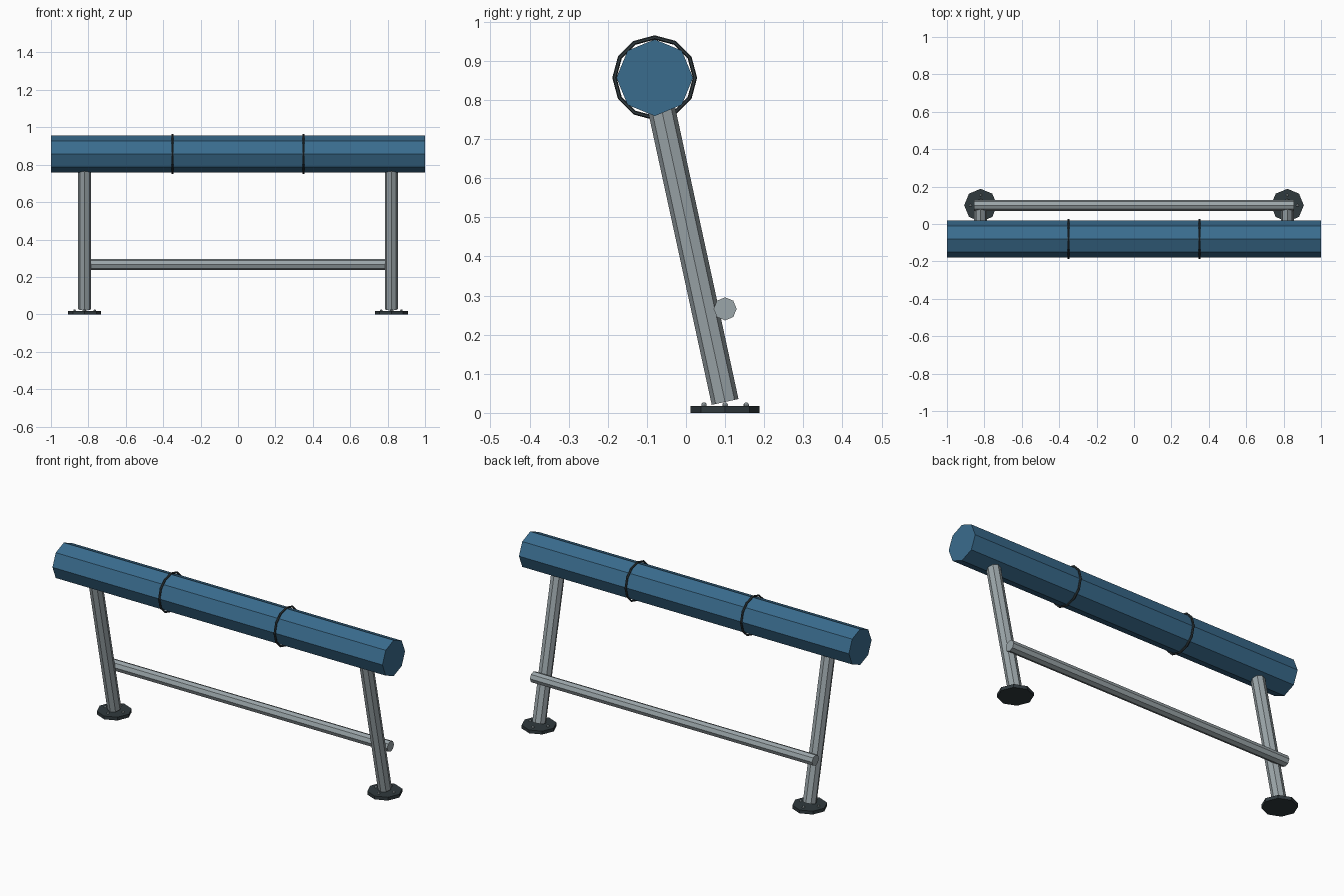
import bpy
from math import pi
from mathutils import Vector

cube = bpy.data.objects.get("Cube")
if cube:
    bpy.data.objects.remove(cube, do_unlink=True)


def material(name, rgb):
    m = bpy.data.materials.new(name)
    m.use_nodes = True
    m.diffuse_color = (*rgb, 1)
    m.node_tree.nodes["Principled BSDF"].inputs["Base Color"].default_value = (*rgb, 1)
    return m


blue = material("blue_padding", (0.042, 0.15, 0.27))
steel = material("grey_steel", (0.33, 0.38, 0.40))
dark = material("dark_metal", (0.03, 0.042, 0.048))


def finish(name, mat):
    ob = bpy.context.object
    ob.name = name
    ob.data.materials.append(mat)
    return ob


def tube(name, start, end, radius, mat):
    """Eight-sided rod between two points."""
    a, b = Vector(start), Vector(end)
    turn = Vector((0, 0, 1)).rotation_difference(b - a).to_euler()
    bpy.ops.mesh.primitive_cylinder_add(vertices=8, radius=radius, depth=(b - a).length,
                                        location=(a + b) / 2, rotation=turn)
    return finish(name, mat)


ROLL_Y, ROLL_Z = -0.08, 0.857
FOOT_Y, LEG_X = 0.10, 0.82

# Padded roll and its two straps
tube("padded_roll", (-1, ROLL_Y, ROLL_Z), (1, ROLL_Y, ROLL_Z), 0.098, blue)
for side, s in (("right", -1), ("left", 1)):
    bpy.ops.mesh.primitive_torus_add(major_segments=12, minor_segments=6,
                                     major_radius=0.103, minor_radius=0.0055,
                                     location=(s * 0.35, ROLL_Y, ROLL_Z),
                                     rotation=(0, pi / 2, 0))
    finish("strap_" + side, dark)

# Crossbar behind the legs
tube("crossbar", (-0.855, FOOT_Y, 0.266), (0.855, FOOT_Y, 0.266), 0.0295, steel)

# Leaning legs, base plates and bolts
for side, s in (("right", -1), ("left", 1)):
    x = s * LEG_X
    tube("leg_" + side, (x, FOOT_Y, 0.028), (x, ROLL_Y, ROLL_Z), 0.035, steel)
    tube("base_plate_" + side, (x, FOOT_Y, 0), (x, FOOT_Y, 0.018), 0.088, dark)
    for i, (dx, dy) in enumerate(((1, 0), (0, 1), (-1, 0), (0, -1))):
        bpy.ops.mesh.primitive_uv_sphere_add(segments=8, ring_count=6, radius=0.007,
                                             location=(x + dx * 0.054, FOOT_Y + dy * 0.054, 0.02))
        finish(f"bolt_{side}_{i + 1}", steel)
